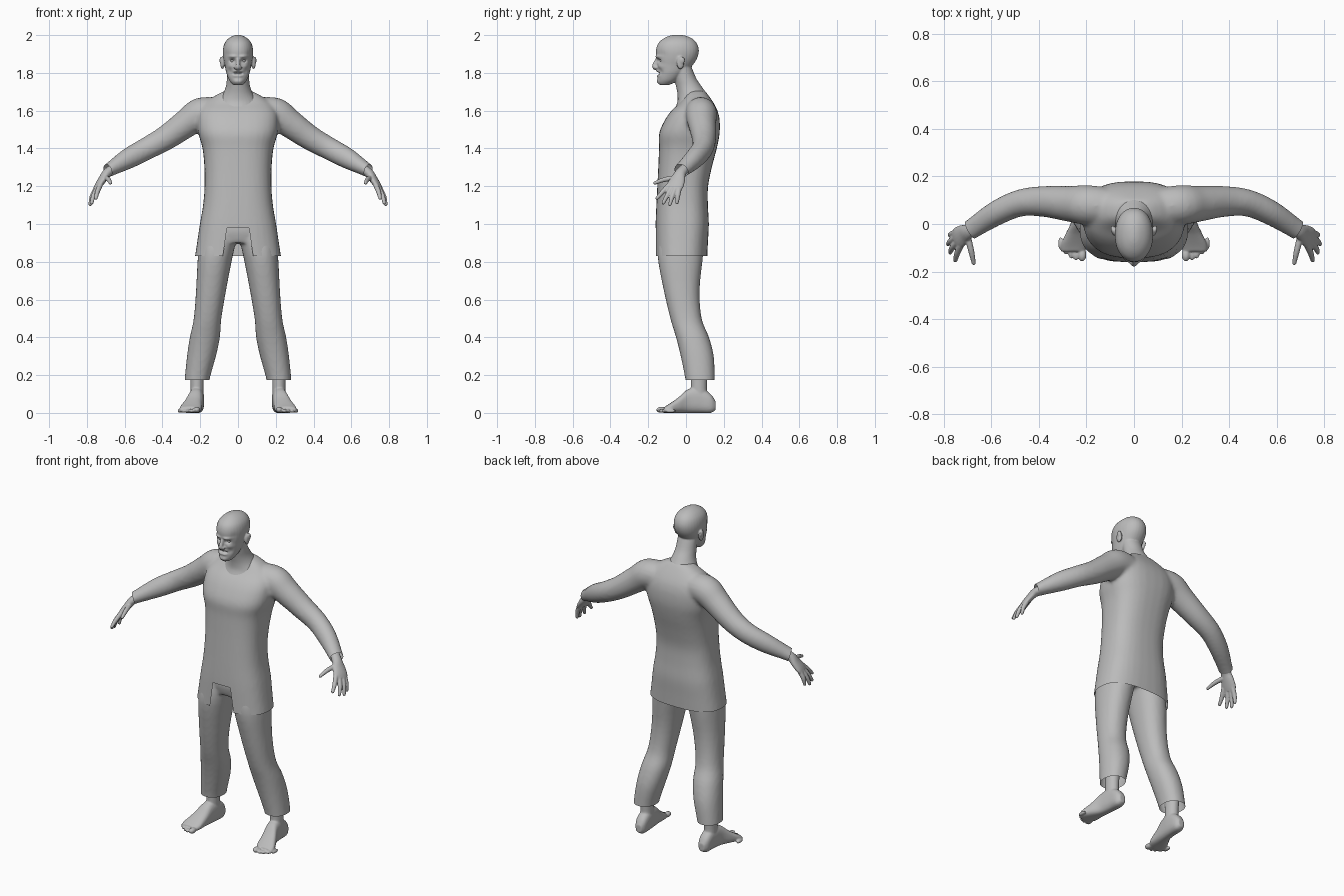
import bpy, bmesh, math
from mathutils import Vector, Matrix

cube = bpy.data.objects.get("Cube")
if cube:
    bpy.data.objects.remove(cube)

grey = bpy.data.materials.new("plain grey")
grey.use_nodes = True
grey.diffuse_color = (0.5, 0.5, 0.5, 1)
grey.node_tree.nodes["Principled BSDF"].inputs["Base Color"].default_value = (0.5, 0.5, 0.5, 1)


def spline(rows, steps=4):
    """Smoothly resample rows of numbers (Catmull-Rom)."""
    out = []
    for i in range(len(rows) - 1):
        a, b, c, d = (rows[max(i - 1, 0)], rows[i], rows[i + 1], rows[min(i + 2, len(rows) - 1)])
        for k in range(steps):
            t = k / steps
            out.append([q + t / 2 * (r - p + t * (2 * p - 5 * q + 4 * r - s + t * (3 * (q - r) + s - p)))
                        for p, q, r, s in zip(a, b, c, d)])
    return out + [list(rows[-1])]


def loft(bm, sections, power=2, n=32):
    """Skin superellipse sections, each (centre, u, v), and cap the ends."""
    rings = []
    for c, u, v in sections:
        ring = []
        for i in range(n):
            a = 2 * math.pi * i / n
            co, si = math.cos(a), math.sin(a)
            ring.append(bm.verts.new(c + u * math.copysign(abs(co) ** (2 / power), co)
                                     + v * math.copysign(abs(si) ** (2 / power), si)))
        rings.append(ring)
    for r, s in zip(rings, rings[1:]):
        for i in range(n):
            j = (i + 1) % n
            bm.faces.new((r[i], r[j], s[j], s[i]))
    bm.faces.new(rings[0][::-1])
    bm.faces.new(rings[-1])


def column(bm, rows, power=2):
    """Upright form; rows are z, centre x, half width, front y, back y."""
    loft(bm, [(Vector((x, (f + b) / 2, z)), Vector((w, 0, 0)), Vector((0, (b - f) / 2, 0)))
              for z, x, w, f, b in spline(rows)], power)


def tube(bm, rows, side=1, wide=(0, 1, 0)):
    """Limb along a path; rows are x, y, z, wide radius, thin radius."""
    rows = spline(rows)
    pts = [Vector((r[0] * side, r[1], r[2])) for r in rows]
    sections = []
    for i, p in enumerate(pts):
        t = (pts[min(i + 1, len(pts) - 1)] - pts[max(i - 1, 0)]).normalized()
        w = Vector((wide[0] * side, wide[1], wide[2]))
        u = (w - t * w.dot(t)).normalized()
        sections.append((p, u * rows[i][3], t.cross(u) * rows[i][4]))
    loft(bm, sections, n=20)


def ball(bm, centre, size):
    m = Matrix.Translation(centre) @ Matrix.Diagonal((*size, 1))
    bmesh.ops.create_uvsphere(bm, u_segments=20, v_segments=12, radius=1, matrix=m)


def finish(name, bm, voxel, smooth, edit=None):
    """Fuse the overlapping forms into one soft skin, then trim it."""
    bmesh.ops.recalc_face_normals(bm, faces=bm.faces)
    mesh = bpy.data.meshes.new(name)
    bm.to_mesh(mesh)
    bm.free()
    obj = bpy.data.objects.new(name, mesh)
    bpy.context.collection.objects.link(obj)
    rem = obj.modifiers.new("fuse", 'REMESH')
    rem.mode, rem.voxel_size = 'VOXEL', voxel
    soft = obj.modifiers.new("soften", 'SMOOTH')
    soft.factor, soft.iterations = 0.5, smooth
    baked = bpy.data.meshes.new_from_object(obj.evaluated_get(bpy.context.evaluated_depsgraph_get()))
    obj.modifiers.clear()
    obj.data = baked
    bm = bmesh.new()
    bm.from_mesh(baked)
    if edit:
        edit(bm)
    for f in bm.faces:
        f.smooth = True
        f.material_index = 0
    bm.to_mesh(baked)
    bm.free()
    baked.materials.clear()
    baked.materials.append(grey)
    return obj


def cut(bm, point, normal, where=lambda c: True, remove=True):
    """Slice the chosen faces by a plane and drop the outer side."""
    point, normal = Vector(point), Vector(normal)
    faces = [f for f in bm.faces if where(f.calc_center_median())]
    geom = list({v for f in faces for v in f.verts} | {e for f in faces for e in f.edges}) + faces
    bmesh.ops.bisect_plane(bm, geom=geom, plane_co=point, plane_no=normal)
    if remove:
        drop(bm, lambda c: where(c) and (c - point).dot(normal) > 0)


def drop(bm, test):
    bmesh.ops.delete(bm, geom=[f for f in bm.faces if test(f.calc_center_median())], context='FACES')


# Tunic with sleeves
bm = bmesh.new()
column(bm, [(z, 0, w, f, b) for z, w, f, b in (
    (.77, .237, -.162, .11), (.9, .217, -.162, .116), (1.0, .202, -.161, .121),
    (1.1, .185, -.157, .116), (1.2, .177, -.152, .117), (1.3, .178, -.147, .137),
    (1.4, .188, -.143, .163), (1.48, .21, -.142, .178), (1.55, .215, -.112, .178),
    (1.6, .205, -.077, .167), (1.64, .175, -.035, .147), (1.68, .12, -.005, .12), (1.705, .07, .01, .1))], 2.6)
for s in (1, -1):
    tube(bm, [(.12, .075, 1.59, .08, .08), (.2, .08, 1.583, .084, .085), (.27, .085, 1.535, .076, .076),
              (.38, .095, 1.457, .065, .066), (.48, .088, 1.401, .057, .06), (.58, .045, 1.347, .052, .055),
              (.685, -.022, 1.285, .043, .036), (.73, -.05, 1.26, .043, .036)], s)


def trim_tunic(bm):
    cut(bm, (0, 0, .83), (0, 0, -1))
    for s in (1, -1):
        cut(bm, (s * .69, -.025, 1.282), (s * .82, -.5, -.3), lambda c: c.x * s > .6)
    # Front notch
    front = lambda c: c.y < -.03 and abs(c.x) < .13 and c.z < 1.03
    cut(bm, (0, 0, .98), (0, 0, 1), front, False)
    for s in (1, -1):
        cut(bm, (s * .058, 0, .98), (s * .15, 0, .022), front, False)
    drop(bm, lambda c: front(c) and c.z < .98 and abs(c.x) < .058 + (.98 - c.z) * .147)


finish("tunic", bm, .011, 4, trim_tunic)

# Trousers
bm = bmesh.new()
column(bm, [(.9, 0, .17, -.125, .09), (.96, 0, .185, -.14, .1), (1.02, 0, .175, -.135, .1)], 2.4)
for s in (1, -1):
    column(bm, [(z, s * (i + o) / 2, (o - i) / 2, f, b) for z, i, o, f, b in (
        (.95, .0, .195, -.138, .098), (.83, .028, .212, -.15, .09), (.65, .063, .222, -.118, .072),
        (.5, .088, .234, -.083, .083), (.4, .096, .255, -.053, .122), (.3, .117, .27, -.028, .147),
        (.18, .15, .282, -.004, .152), (.12, .155, .285, .0, .152))], 2.2)
finish("trousers", bm, .011, 3, lambda bm: cut(bm, (0, 0, .175), (0, 0, -1)))

# Bare feet and hands
for s, label in ((1, "left"), (-1, "right")):
    bm = bmesh.new()
    loft(bm, [(Vector((s * x, y, (lo + hi) / 2)), Vector((w, 0, 0)), Vector((0, 0, (hi - lo) / 2)))
              for y, x, w, lo, hi in spline([
                  (.157, .214, .018, .015, .06), (.13, .215, .034, 0, .1), (.07, .217, .038, 0, .135),
                  (.01, .224, .04, 0, .125), (-.04, .238, .049, 0, .082), (-.085, .25, .057, 0, .05),
                  (-.115, .257, .05, 0, .032)])], 2.6)
    tube(bm, [(.217, .075, .04, .045, .036), (.217, .068, .13, .043, .035), (.217, .072, .25, .046, .038)], s)
    for i in range(5):
        r = .019 if i == 0 else .0125
        ball(bm, (s * (.218 + .021 * i + (.006 if i else 0)), -.13 + .003 * i * i, r * .85),
             (r * .95, .028, r * .85))
    finish(label + "_foot", bm, .005, 3)

    bm = bmesh.new()
    palm = (-.25, -.93, .1)
    tube(bm, [(.66, -.005, 1.295, .028, .024), (.695, -.03, 1.268, .03, .024), (.718, -.043, 1.235, .04, .021),
              (.738, -.057, 1.205, .046, .018), (.75, -.066, 1.185, .04, .014)], s, palm)
    for base, mid, tip in (((.73, -.09, 1.205), (.745, -.125, 1.168), (.752, -.153, 1.137)),
                           ((.742, -.075, 1.195), (.765, -.1, 1.15), (.774, -.12, 1.112)),
                           ((.75, -.055, 1.19), (.773, -.073, 1.145), (.783, -.085, 1.104)),
                           ((.748, -.035, 1.195), (.769, -.043, 1.15), (.775, -.048, 1.113)),
                           ((.7, -.055, 1.245), (.685, -.115, 1.235), (.675, -.164, 1.217))):
        tube(bm, [(*base, .014, .014), (*mid, .0125, .0125), (*tip, .009, .009)], s, palm)
        ball(bm, (s * tip[0], tip[1], tip[2]), (.009, .009, .009))
    finish(label + "_hand", bm, .004, 2)

# Head, neck, ears and nose
bm = bmesh.new()
column(bm, [(z, 0, w, f, b) for z, w, f, b in (
    (1.737, .026, -.142, -.085), (1.76, .046, -.15, -.045), (1.8, .062, -.151, .0), (1.84, .07, -.153, .035),
    (1.88, .078, -.157, .06), (1.92, .08, -.159, .068), (1.955, .072, -.148, .058), (1.98, .053, -.122, .035),
    (1.996, .027, -.088, .0), (2.002, .006, -.06, -.035))], 2.15)
column(bm, [(z, 0, w, f, b) for z, w, f, b in (
    (1.6, .12, -.065, .12), (1.645, .108, -.046, .125), (1.685, .082, -.045, .112), (1.725, .065, -.052, .085),
    (1.77, .059, -.062, .055), (1.83, .058, -.07, .03))])
tube(bm, [(0, -.148, 1.885, .009, .006), (0, -.161, 1.855, .01, .011), (0, -.166, 1.832, .014, .014),
          (0, -.152, 1.82, .015, .008)], 1, (1, 0, 0))
for s in (1, -1):
    ball(bm, (s * .013, -.158, 1.828), (.009, .012, .008))
    ball(bm, (s * .083, -.03, 1.853), (.011, .02, .034))
    ball(bm, (s * .09, -.022, 1.866), (.008, .016, .02))


def sculpt_face(bm):
    # Each push is x, z, width, height, depth: sockets, brows, cheeks, mouth, lips, chin
    pushes = [(.03, 1.864, .014, .009, .017), (.03, 1.887, .02, .007, -.009), (.043, 1.835, .015, .012, -.006),
              (.04, 1.805, .012, .016, .006), (.011, 1.797, .012, .005, .022), (.012, 1.783, .013, .005, -.005),
              (.012, 1.81, .012, .005, -.006), (.01, 1.753, .016, .012, -.007), (.06, 1.9, .012, .02, .004)]
    for v in bm.verts:
        if v.co.y < -.075 and v.co.z > 1.73:
            x, z = abs(v.co.x), v.co.z
            v.co.y += sum(d * math.exp(-((x - px) / w) ** 2 - ((z - pz) / h) ** 2) for px, pz, w, h, d in pushes)


finish("head", bm, .0045, 4, sculpt_face)

# Eyes
for s, label in ((1, "left"), (-1, "right")):
    bm = bmesh.new()
    ball(bm, (s * .03, -.126, 1.864), (.013, .012, .009))
    finish(label + "_eye", bm, .003, 1)
